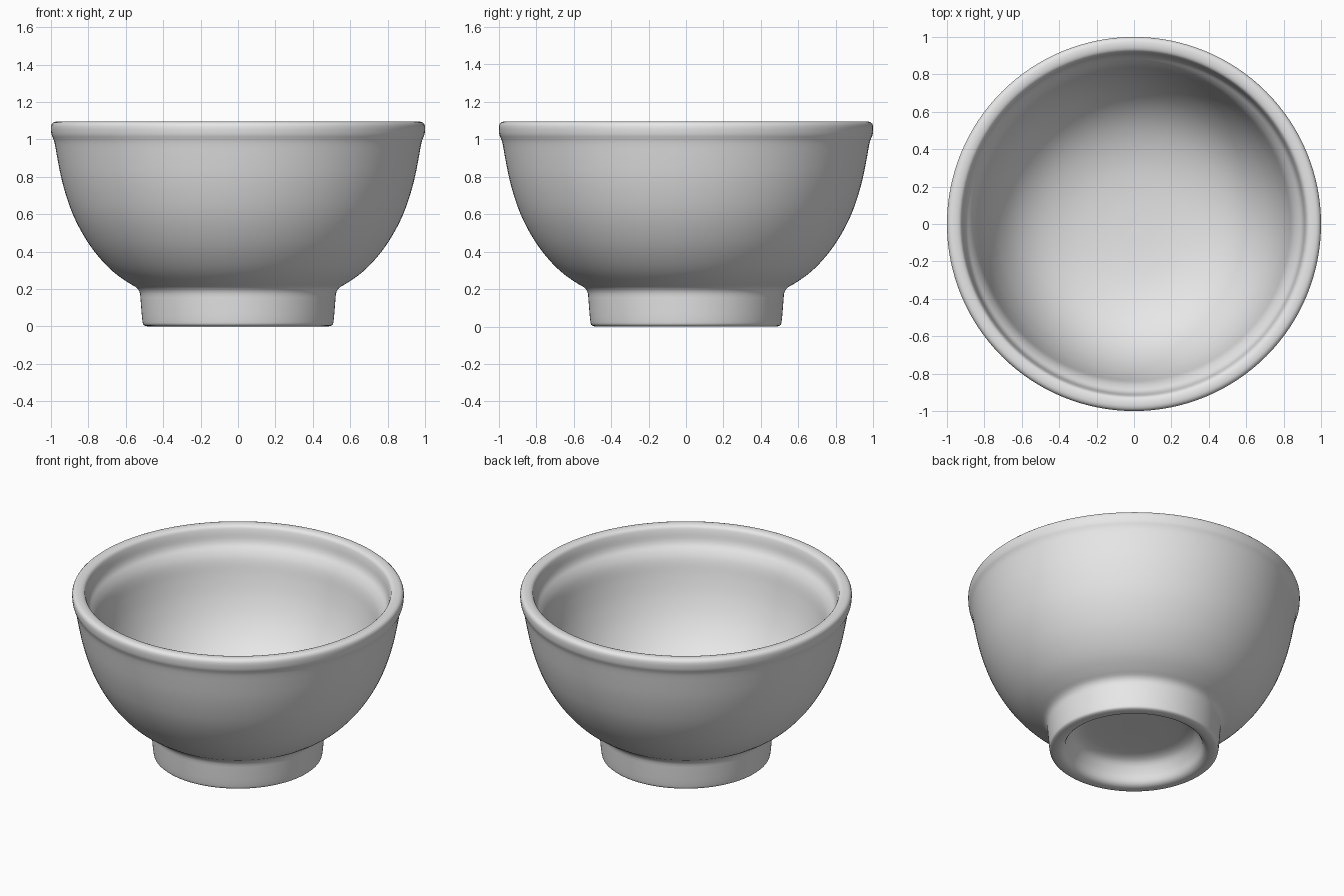
import bpy
import bmesh
import math

cube = bpy.data.objects.get("Cube")
if cube:
    bpy.data.objects.remove(cube, do_unlink=True)

# Half cross-section (radius, height), from under the base, round the outside, to the inner floor
PROFILE = [
    (0.0, 0.16), (0.20, 0.16), (0.35, 0.15), (0.40, 0.08), (0.425, 0.0),   # hollow foot
    (0.505, 0.0), (0.512, 0.03), (0.52, 0.13), (0.525, 0.20),              # foot ring
    (0.59, 0.235), (0.68, 0.30), (0.77, 0.40), (0.835, 0.50), (0.885, 0.60),
    (0.92, 0.70), (0.947, 0.80), (0.966, 0.90), (0.979, 0.975),            # outer wall
    (0.986, 1.0), (1.0, 1.03), (1.0, 1.095), (0.93, 1.095),                # rim
    (0.915, 1.06), (0.905, 0.99), (0.87, 0.95), (0.845, 0.90),             # inner lip and step
    (0.825, 0.80), (0.79, 0.68), (0.73, 0.55), (0.64, 0.43),
    (0.52, 0.34), (0.36, 0.28), (0.18, 0.255), (0.0, 0.25),                # inner bowl
]


def round_corners(points, passes):
    """Cut the corners of an open polyline, keeping its ends."""
    for _ in range(passes):
        out = [points[0]]
        for (r0, z0), (r1, z1) in zip(points, points[1:]):
            out.append((0.75 * r0 + 0.25 * r1, 0.75 * z0 + 0.25 * z1))
            out.append((0.25 * r0 + 0.75 * r1, 0.25 * z0 + 0.75 * z1))
        points = out + [points[-1]]
    return points


def lathe(name, profile, steps, material):
    """Spin a profile about the z axis into a closed mesh."""
    bm = bmesh.new()
    verts = [bm.verts.new((r, 0, z)) for r, z in profile]
    edges = [bm.edges.new(pair) for pair in zip(verts, verts[1:])]
    bmesh.ops.spin(bm, geom=verts + edges, cent=(0, 0, 0), axis=(0, 0, 1),
                   angle=math.tau, steps=steps, use_duplicate=False)
    bmesh.ops.remove_doubles(bm, verts=bm.verts[:], dist=0.0002)
    bmesh.ops.recalc_face_normals(bm, faces=bm.faces[:])
    for face in bm.faces:
        face.smooth = True
    mesh = bpy.data.meshes.new(name)
    bm.to_mesh(mesh)
    bm.free()
    mesh.materials.append(material)
    obj = bpy.data.objects.new(name, mesh)
    bpy.context.collection.objects.link(obj)
    return obj


# Plain light grey glaze
grey = bpy.data.materials.new("light_grey")
grey.use_nodes = True
colour = (0.8, 0.8, 0.8, 1.0)
grey.diffuse_color = colour
grey.node_tree.nodes["Principled BSDF"].inputs["Base Color"].default_value = colour

# Footed bowl
lathe("bowl", round_corners(PROFILE, 2), 128, grey)
